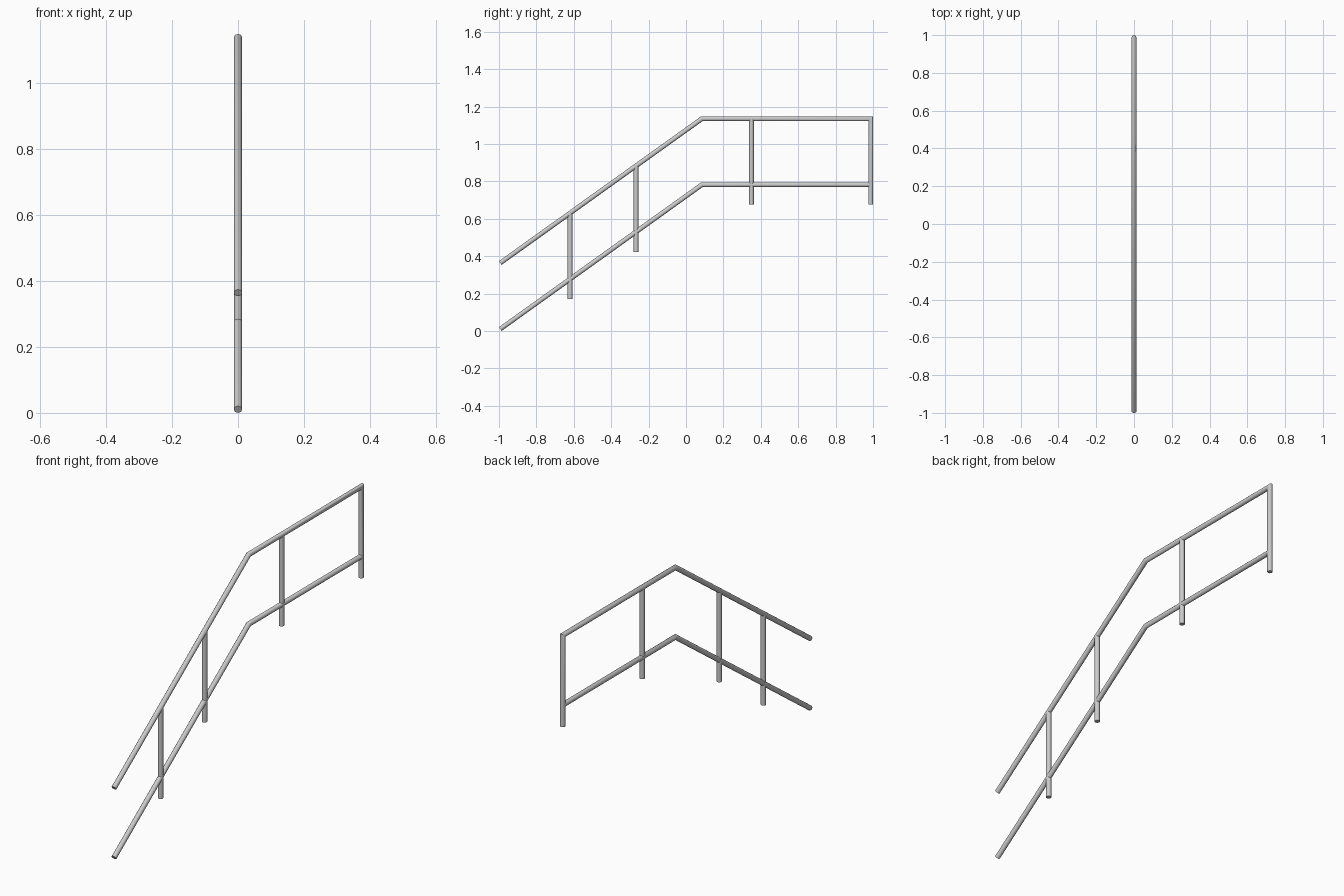
import bpy, bmesh, math
from mathutils import Vector

if "Cube" in bpy.data.objects:
    bpy.data.objects.remove(bpy.data.objects["Cube"])

R = 0.0125      # tube radius
SIDES = 12
BEND_Y, START_Y, END_Y = 0.085, -0.993, 0.9875
TOP_Z, GAP, RISE = 1.135, 0.353, 0.7715
SLOPE = RISE / (BEND_Y - START_Y)


def tube(name, path):
    """Capped round tube along a (y, z) path with mitred corners."""
    pts = [Vector((0, y, z)) for y, z in path]
    dirs = [(b - a).normalized() for a, b in zip(pts, pts[1:])]
    bm = bmesh.new()
    rings = []
    for i, p in enumerate(pts):
        d0, d1 = dirs[max(i - 1, 0)], dirs[min(i, len(dirs) - 1)]
        t = (d0 + d1).normalized()
        n = Vector((0, -t.z, t.y)) / t.dot(d1)
        rings.append([bm.verts.new(p + Vector((R * math.cos(a), 0, 0)) + n * R * math.sin(a))
                      for a in (2 * math.pi * k / SIDES for k in range(SIDES))])
    for a, b in zip(rings, rings[1:]):
        for k in range(SIDES):
            j = (k + 1) % SIDES
            bm.faces.new((a[k], a[j], b[j], b[k]))
    bm.faces.new(rings[0])
    bm.faces.new(rings[-1])
    bmesh.ops.recalc_face_normals(bm, faces=bm.faces)
    mesh = bpy.data.meshes.new(name)
    bm.to_mesh(mesh)
    bm.free()
    ob = bpy.data.objects.new(name, mesh)
    bpy.context.collection.objects.link(ob)
    bpy.ops.object.select_all(action='DESELECT')
    ob.select_set(True)
    bpy.context.view_layer.objects.active = ob
    bpy.ops.object.shade_smooth_by_angle(angle=math.radians(35))


def rail_z(y):
    return TOP_Z - SLOPE * max(0, BEND_Y - y)


POST = 0.46
# Handrail, turning down into the end post
tube("handrail", [(START_Y, rail_z(START_Y)), (BEND_Y, TOP_Z),
                  (END_Y, TOP_Z), (END_Y, TOP_Z - POST)])
# Lower rail, parallel to the handrail
tube("lower_rail", [(START_Y, rail_z(START_Y) - GAP), (BEND_Y, TOP_Z - GAP),
                    (END_Y, TOP_Z - GAP)])
# Intermediate posts
for i, y in enumerate((-0.62, -0.267, 0.35)):
    tube(f"post_{i + 1}", [(y, rail_z(y) - POST), (y, rail_z(y))])
